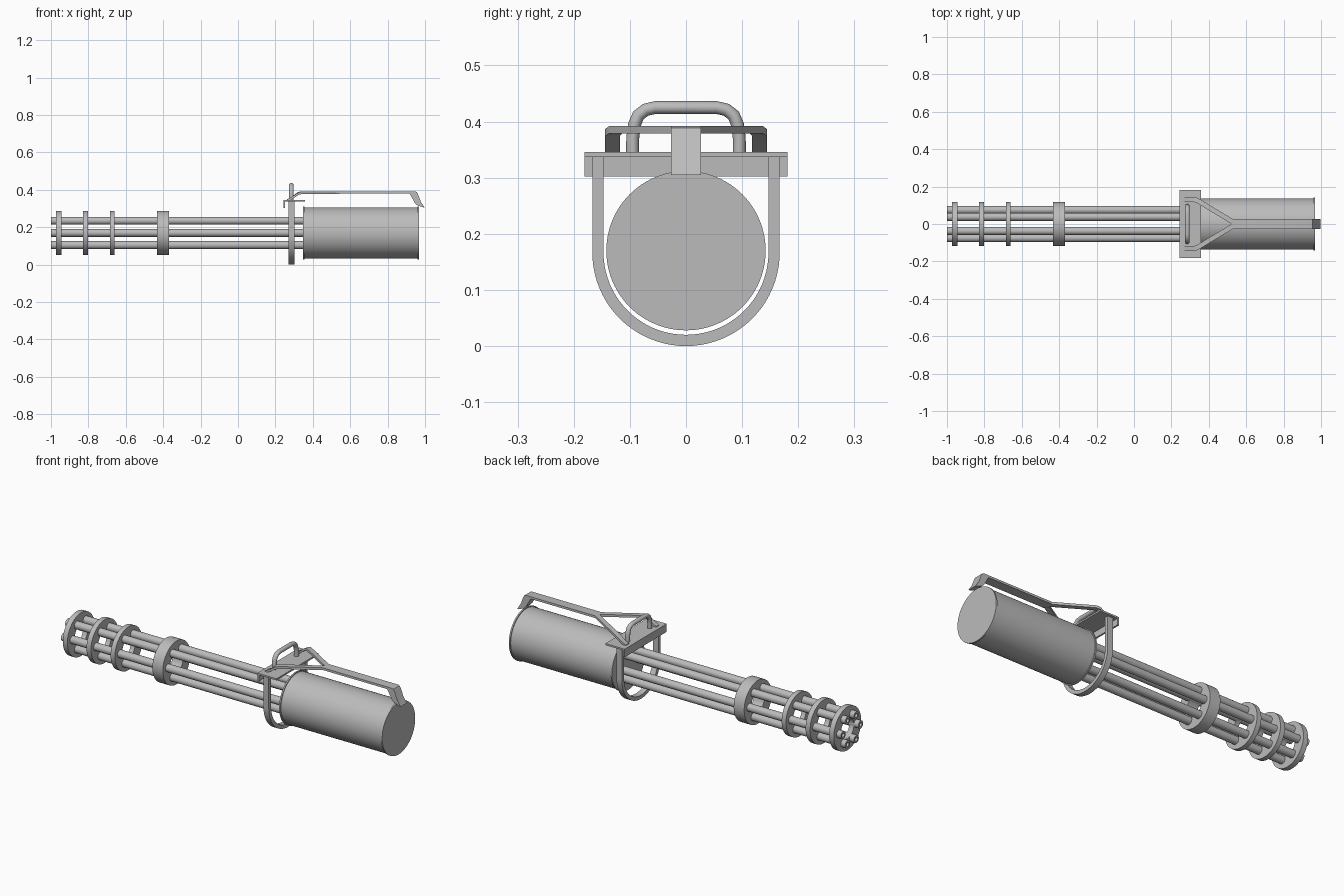
import bpy, bmesh, math
from mathutils import Vector

if "Cube" in bpy.data.objects:
    bpy.data.objects.remove(bpy.data.objects["Cube"])

AXIS_Z = 0.17
steel = bpy.data.materials.new("light_grey")
steel.diffuse_color = (0.5, 0.5, 0.5, 1)
steel.use_nodes = True
steel.node_tree.nodes["Principled BSDF"].inputs["Base Color"].default_value = steel.diffuse_color


def finish(name, bm):
    bmesh.ops.recalc_face_normals(bm, faces=bm.faces[:])
    me = bpy.data.meshes.new(name)
    bm.to_mesh(me)
    bm.free()
    ob = bpy.data.objects.new(name, me)
    bpy.context.collection.objects.link(ob)
    me.materials.append(steel)
    bpy.ops.object.select_all(action='DESELECT')
    ob.select_set(True)
    bpy.context.view_layer.objects.active = ob
    bpy.ops.object.shade_smooth_by_angle(angle=math.radians(35))
    return ob


def skin(name, rings, closed=False):
    """Join matching rings of points into a solid; open ends are capped."""
    bm = bmesh.new()
    rows = [[bm.verts.new(p) for p in r] for r in rings]
    n = len(rows[0])
    for i in range(len(rows) if closed else len(rows) - 1):
        a, b = rows[i], rows[(i + 1) % len(rows)]
        for j in range(n):
            k = (j + 1) % n
            bm.faces.new((a[j], a[k], b[k], b[j]))
    if not closed:
        bm.faces.new(rows[0])
        bm.faces.new(rows[-1])
    return finish(name, bm)


def turned(name, profile, cy=0, cz=AXIS_Z, seg=64, closed=False):
    """Lathe (x, radius) pairs around a line parallel to x."""
    return skin(name, [[(x, cy + r * math.cos(2 * math.pi * i / seg),
                         cz + r * math.sin(2 * math.pi * i / seg))
                        for i in range(seg)] for x, r in profile], closed)


def box(name, lo, hi):
    return skin(name, [[(x, lo[1], lo[2]), (x, hi[1], lo[2]),
                        (x, hi[1], hi[2]), (x, lo[1], hi[2])]
                       for x in (lo[0], hi[0])])


# Six bored barrels
for i in range(6):
    a = i * math.pi / 3
    turned(f"barrel_{i + 1}",
           [(-0.88, 0.011), (-1, 0.011), (-1, 0.021), (0.36, 0.021)],
           0.075 * math.cos(a), AXIS_Z + 0.075 * math.sin(a), 24)

# Barrel clamp discs with open centres
for i, (x0, x1) in enumerate([(-0.973, -0.945), (-0.83, -0.803),
                              (-0.685, -0.659), (-0.433, -0.37)]):
    turned(f"barrel_clamp_{i + 1}",
           [(x0, 0.055), (x0, 0.118), (x1, 0.118), (x1, 0.055)], closed=True)

# Motor housing with a thin rim at both ends
turned("motor_housing", [(0.347, 0.142), (0.355, 0.142), (0.355, 0.137),
                         (0.96, 0.137), (0.96, 0.142), (0.968, 0.142)], seg=96)

# U-shaped frame
rings = []
path = [(-1, 0, 0.337)]
path += [(-math.cos(t), -math.sin(t), 0.167)
         for t in [math.pi * i / 40 for i in range(41)]]
path += [(1, 0, 0.337)]
for c, s, z in path:
    rings.append([(x, r * c, z + r * s) for x, r in
                  ((0.27, 0.147), (0.27, 0.167), (0.302, 0.167), (0.302, 0.147))])
skin("u_frame", rings)

# Angle plate across the top of the frame
section = [(0.243, 0.302), (0.252, 0.302), (0.252, 0.337),
           (0.359, 0.337), (0.359, 0.346), (0.243, 0.346)]
skin("top_angle_plate", [[(x, y, z) for x, z in section] for y in (-0.181, 0.181)])

# Round grip handle
half = [(0.095, 0.34), (0.095, 0.37), (0.092, 0.394), (0.085, 0.411),
        (0.072, 0.421), (0.055, 0.425)]
pts = [Vector(p) for p in half] + [Vector((-y, z)) for y, z in reversed(half)]
rings = []
for i, p in enumerate(pts):
    d = (pts[min(i + 1, len(pts) - 1)] - pts[max(i - 1, 0)]).normalized()
    rings.append([(0.285 + 0.0125 * math.cos(t), p.x - d.y * 0.0115 * math.sin(t),
                   p.y + d.x * 0.0115 * math.sin(t))
                  for t in [math.pi * k / 10 for k in range(20)]])
skin("grip_handle", rings)

# Carry bar with its down-turned rear hook
side = [(0.52, 0.380), (0.917, 0.380), (0.93, 0.358), (0.945, 0.331),
        (0.957, 0.319), (0.975, 0.311), (0.998, 0.305), (0.978, 0.336),
        (0.962, 0.378), (0.955, 0.389), (0.944, 0.392), (0.52, 0.392)]
skin("carry_bar", [[(x, y, z) for x, z in side] for y in (-0.0265, 0.0265)])

# Forked front arms of the carry bar: (x, inner y, x, outer y, top z)
for s, label in ((-1, "front"), (1, "back")):
    stations = [(0.262, 0.118, 0.262, 0.144, 0.350),
                (0.285, 0.118, 0.285, 0.144, 0.361),
                (0.318, 0.118, 0.326, 0.144, 0.387),
                (0.335, 0.113, 0.345, 0.137, 0.392),
                (0.522, 0.000, 0.542, 0.018, 0.392)]
    skin(f"fork_arm_{label}",
         [[(xi, s * yi, z - 0.013), (xo, s * yo, z - 0.013),
           (xo, s * yo, z), (xi, s * yi, z)] for xi, yi, xo, yo, z in stations])
